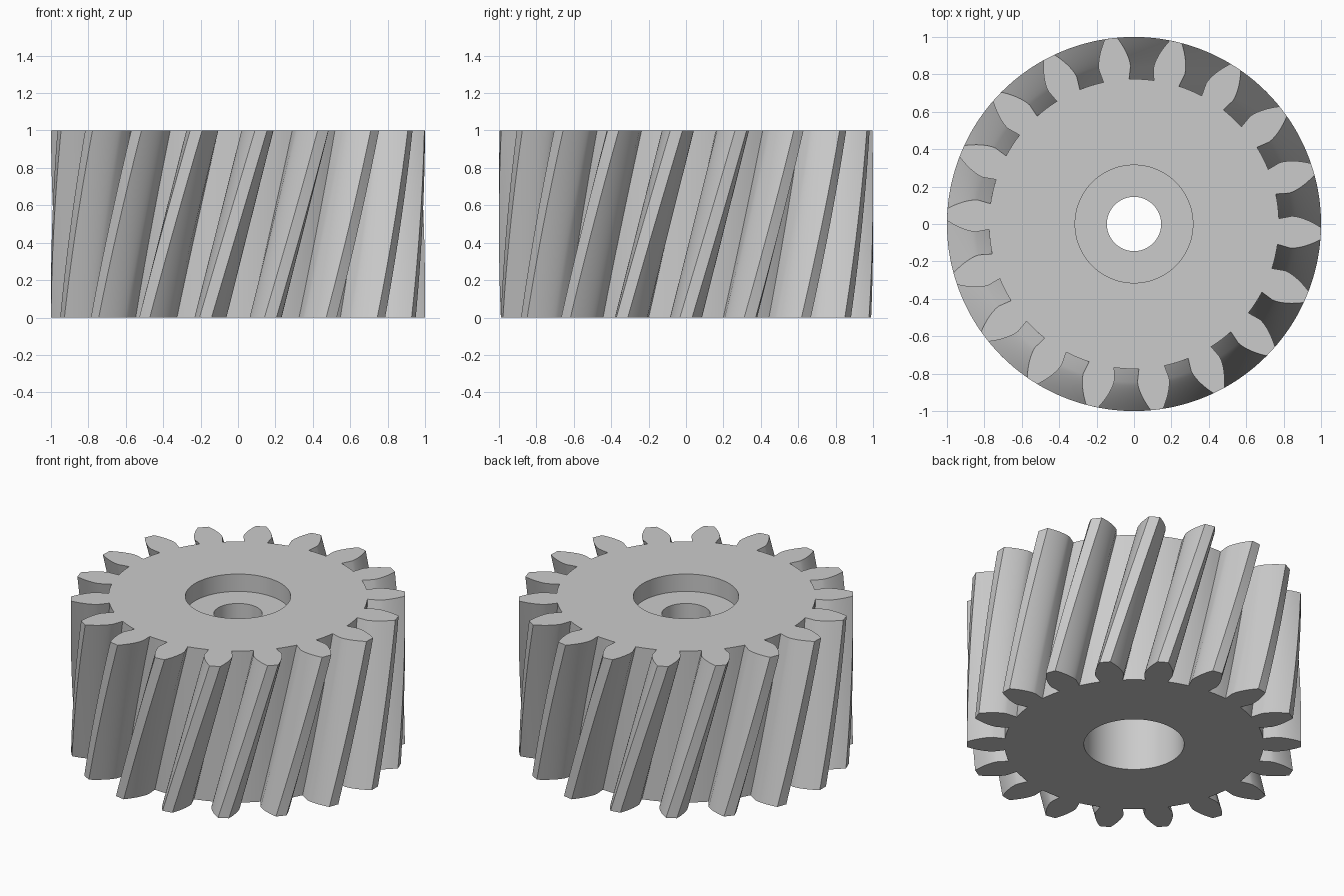
import bpy, bmesh, math

TEETH, LAYERS, BORE_SEGMENTS = 18, 24, 72
HEIGHT, TWIST = 1.0, math.radians(17.06)
ROOT_R, BASE_R, TIP_R = 0.775, 0.845, 1.0
ROOT_HALF, BASE_HALF = math.radians(5.1), math.radians(5.8)

cube = bpy.data.objects.get("Cube")
if cube:
    bpy.data.objects.remove(cube, do_unlink=True)

steel = bpy.data.materials.new("plain grey")
steel.use_nodes = True
grey = (0.6, 0.6, 0.6, 1)
steel.diffuse_color = grey
steel.node_tree.nodes["Principled BSDF"].inputs["Base Color"].default_value = grey


def flank():
    """One side of a tooth, root to tip, as (radius, half angle)."""
    points = [(ROOT_R, ROOT_HALF)]
    for i in range(9):
        r = BASE_R + (TIP_R - BASE_R) * i / 8
        a = math.acos(BASE_R / r)
        points.append((r, BASE_HALF - (math.tan(a) - a)))
    return points


def gear_outline():
    pitch = 2 * math.pi / TEETH
    side = flank()
    tooth = [(r, -a) for r, a in side] + [(TIP_R, 0)]
    tooth += [(r, a) for r, a in reversed(side)]
    tooth += [(ROOT_R, ROOT_HALF + (pitch - 2 * ROOT_HALF) * k / 4) for k in (1, 2, 3)]
    return [(r, a + n * pitch) for n in range(TEETH) for r, a in tooth]


def add_ring(bm, polar, z, turn=0):
    return [bm.verts.new((r * math.cos(a + turn), r * math.sin(a + turn), z))
            for r, a in polar]


def skin(bm, rings):
    for low, high in zip(rings, rings[1:]):
        for i in range(len(low)):
            j = (i + 1) % len(low)
            bm.faces.new((low[i], low[j], high[j], high[i]))


bm = bmesh.new()

# Helical toothed wall
outline = gear_outline()
outer = [add_ring(bm, outline, HEIGHT * k / LAYERS, TWIST * k / LAYERS)
         for k in range(LAYERS + 1)]
skin(bm, outer)

# Stepped bore: deep socket below, narrow hole, shallow recess above
steps = [(0.30, 0), (0.30, 0.55), (0.145, 0.55), (0.145, 0.885), (0.315, 0.885), (0.315, HEIGHT)]
circle = [2 * math.pi * i / BORE_SEGMENTS for i in range(BORE_SEGMENTS)]
inner = [add_ring(bm, [(r, a) for a in circle], z) for r, z in steps]
skin(bm, inner)

# Flat end faces between the bore and the teeth
for k in (0, -1):
    edges = []
    for ring in (outer[k], inner[k]):
        edges += [bm.edges.get((ring[i - 1], ring[i])) for i in range(len(ring))]
    bmesh.ops.triangle_fill(bm, edges=edges, use_beauty=True)

bmesh.ops.recalc_face_normals(bm, faces=bm.faces[:])
mesh = bpy.data.meshes.new("helical_gear")
bm.to_mesh(mesh)
bm.free()
mesh.materials.append(steel)
gear = bpy.data.objects.new("helical_gear", mesh)
bpy.context.collection.objects.link(gear)

bpy.ops.object.select_all(action="DESELECT")
gear.select_set(True)
bpy.context.view_layer.objects.active = gear
bpy.ops.object.shade_smooth_by_angle(angle=math.radians(30))
